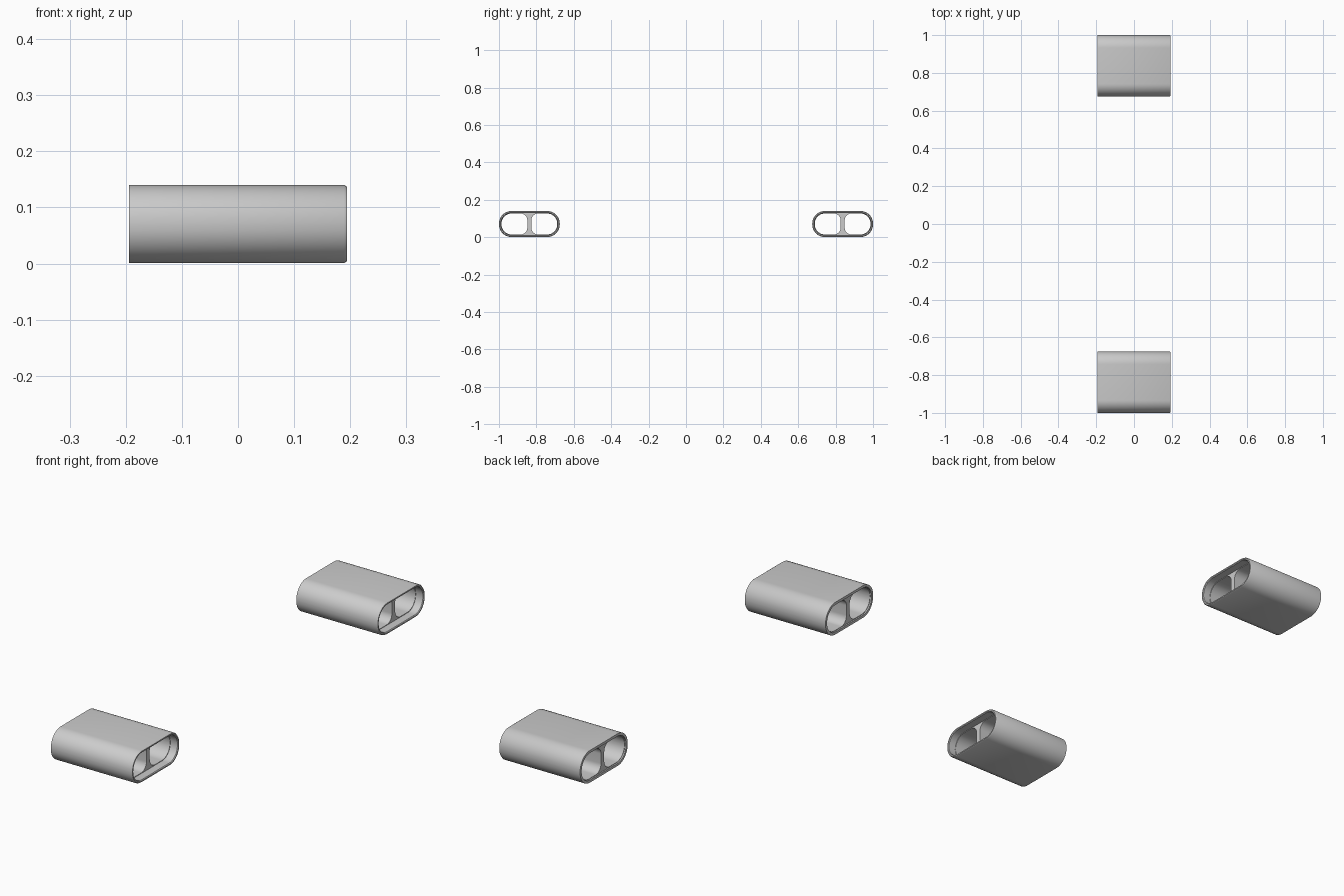
import bpy, bmesh, math

if "Cube" in bpy.data.objects:
    bpy.data.objects.remove(bpy.data.objects["Cube"])

YC, ZC = 0.8375, 0.0705      # centre of each tube
HW, HH = 0.1625, 0.0695      # half width and half height
XB, XF = -0.194, 0.194       # back and front ends


def rounded(y0, y1, hh, r_left, r_right, n=12):
    """Rounded rectangle in (y, z), with a radius for each side."""
    pts = []
    for cy, cz, r, a0 in ((y1 - r_right, hh - r_right, r_right, 0),
                          (y0 + r_left, hh - r_left, r_left, 90),
                          (y0 + r_left, -hh + r_left, r_left, 180),
                          (y1 - r_right, -hh + r_right, r_right, 270)):
        for i in range(n + 1):
            a = math.radians(a0 + 90 * i / n)
            pts.append((cy + r * math.cos(a), cz + r * math.sin(a)))
    return pts


def stadium(inset):
    r = HH - inset
    return rounded(-HW + inset, HW - inset, r, r * 0.97, r * 0.97)


def finish(bm, name, yc):
    bmesh.ops.recalc_face_normals(bm, faces=bm.faces)
    me = bpy.data.meshes.new(name)
    bm.to_mesh(me)
    bm.free()
    ob = bpy.data.objects.new(name, me)
    ob.location = (0, yc, ZC)
    bpy.context.collection.objects.link(ob)
    bpy.ops.object.select_all(action='DESELECT')
    ob.select_set(True)
    bpy.context.view_layer.objects.active = ob
    bpy.ops.object.shade_smooth_by_angle(angle=math.radians(35))


def make_shell(name, yc):
    # Closed loft: outer wall, chamfered front rim, inner wall, back rim
    bm = bmesh.new()
    stations = [(XB, 0), (XF - 0.005, 0), (XF, 0.003), (XF, 0.008),
                (XF - 0.003, 0.011), (XB, 0.011)]
    rings = [[bm.verts.new((x, y, z)) for y, z in stadium(d)]
             for x, d in stations]
    for k, a in enumerate(rings):
        b = rings[(k + 1) % len(rings)]
        for i in range(len(a)):
            j = (i + 1) % len(a)
            bm.faces.new((a[i], a[j], b[j], b[i]))
    finish(bm, name, yc)


def make_divider(name, yc):
    # Recessed insert with two rounded ports and a flared web between them
    bm = bmesh.new()
    hh = HH - 0.0135
    ports = (rounded(-HW + 0.0135, -0.011, hh, hh * 0.97, 0.036),
             rounded(0.011, HW - 0.0135, hh, 0.036, hh * 0.97))
    edges = []
    for loop in (stadium(0.0105),) + ports:
        vs = [bm.verts.new((XB + 0.006, y, z)) for y, z in loop]
        edges += [bm.edges.new((vs[i], vs[(i + 1) % len(vs)]))
                  for i in range(len(vs))]
    bmesh.ops.triangle_fill(bm, use_beauty=True, edges=edges)
    ext = bmesh.ops.extrude_face_region(bm, geom=bm.faces[:],
                                        use_keep_orig=True)
    moved = [g for g in ext['geom'] if isinstance(g, bmesh.types.BMVert)]
    bmesh.ops.translate(bm, verts=moved, vec=(0.345, 0, 0))
    finish(bm, name, yc)


# Left and right tailpipe tips
for side, s in (("near", -1), ("far", 1)):
    make_shell(f"pipe_shell_{side}", s * YC)
    make_divider(f"pipe_divider_{side}", s * YC)
